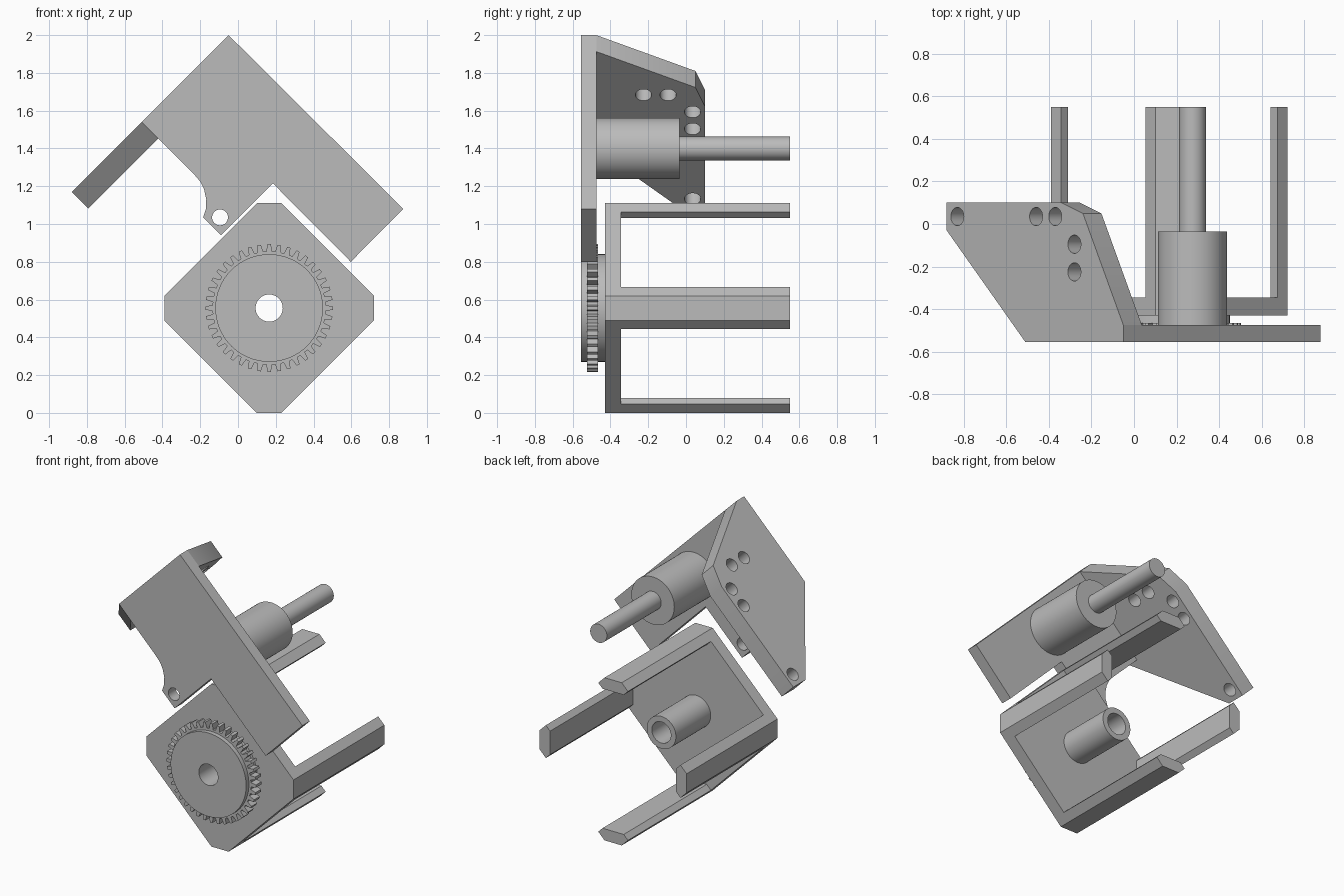
import bpy, bmesh, math
from mathutils import Vector

if "Cube" in bpy.data.objects:
    bpy.data.objects.remove(bpy.data.objects["Cube"], do_unlink=True)

grey = bpy.data.materials.new("plain grey")
grey.use_nodes = True
grey.diffuse_color = (0.5, 0.5, 0.5, 1)
grey.node_tree.nodes["Principled BSDF"].inputs["Base Color"].default_value = (0.5, 0.5, 0.5, 1)


def prism(name, points, offset, smooth=False):
    """Extrude a closed outline of 3D points along an offset."""
    bm = bmesh.new()
    face = bm.faces.new([bm.verts.new(p) for p in points])
    out = bmesh.ops.extrude_face_region(bm, geom=[face], use_keep_orig=True)
    moved = [g for g in out["geom"] if isinstance(g, bmesh.types.BMVert)]
    bmesh.ops.translate(bm, verts=moved, vec=offset)
    bmesh.ops.recalc_face_normals(bm, faces=bm.faces[:])
    mesh = bpy.data.meshes.new(name)
    bm.to_mesh(mesh)
    bm.free()
    mesh.materials.append(grey)
    obj = bpy.data.objects.new(name, mesh)
    bpy.context.collection.objects.link(obj)
    if smooth:
        shade(obj)
    return obj


def shade(obj):
    bpy.ops.object.select_all(action="DESELECT")
    obj.select_set(True)
    bpy.context.view_layer.objects.active = obj
    bpy.ops.object.shade_smooth_by_angle(angle=math.radians(30))


def slab(name, outline, y0, y1):
    """Extrude an (x, z) outline from y0 to y1."""
    return prism(name, [(x, y0, z) for x, z in outline], (0, y1 - y0, 0))


def rod(name, start, end, radius, sides=64):
    start, end = Vector(start), Vector(end)
    turn = (end - start).to_track_quat("Z", "Y")
    ring = [start + turn @ Vector((radius * math.cos(a), radius * math.sin(a), 0))
            for a in (math.tau * i / sides for i in range(sides))]
    return prism(name, ring, end - start, True)


def drill(obj, start, end, radius):
    """Cut a round hole and drop the cutter."""
    cutter = rod("hole_cutter", start, end, radius, 40)
    cutter.hide_render = True
    mod = obj.modifiers.new("hole", "BOOLEAN")
    mod.operation, mod.solver, mod.object = "DIFFERENCE", "EXACT", cutter
    bpy.ops.object.select_all(action="DESELECT")
    obj.select_set(True)
    bpy.context.view_layer.objects.active = obj
    bpy.ops.object.modifier_apply(modifier=mod.name)
    bpy.data.objects.remove(cutter, do_unlink=True)
    shade(obj)


# Rotor holder: chamfered square plate standing on a corner
CX, CZ, R, FLAT = 0.165, 0.555, 0.555, 0.065


def around(points, turns):
    """Turn local (across, outward) points by quarter turns about the axis."""
    c, s = [(1, 0), (0, 1), (-1, 0), (0, -1)][turns]
    return [(CX + c * u - s * v, CZ + s * u + c * v) for u, v in points]


plate_outline = [p for t in range(4) for p in around([(FLAT, R), (-FLAT, R)], t)]
holder_plate = slab("holder_plate", plate_outline, -0.43, -0.345)

# Four long prongs with six-sided section
prong = [(-FLAT, R), (FLAT, R), (0.112, R - 0.047),
         (0.08, R - 0.079), (-0.08, R - 0.079), (-0.112, R - 0.047)]
for t, side in enumerate(("top", "right", "bottom", "left")):
    slab(side + "_prong", around(prong, t), -0.35, 0.55)

# Gear with its disc, and the tube behind the plate
TEETH = 40
gear_outline = []
for i in range(TEETH):
    for step, r in ((-0.32, 0.3), (-0.17, 0.338), (0.17, 0.338), (0.32, 0.3)):
        a = math.tau * (i + step) / TEETH
        gear_outline.append((CX + r * math.sin(a), CZ + r * math.cos(a)))
gear_ring = slab("gear_ring", gear_outline, -0.525, -0.465)
gear_disc = rod("gear_disc", (CX, -0.555, CZ), (CX, -0.43, CZ), 0.285)
hub_tube = rod("hub_tube", (CX, -0.35, CZ), (CX, 0.03, CZ), 0.11)
for part in (holder_plate, gear_ring, gear_disc, hub_tube):
    drill(part, (CX, -0.8, CZ), (CX, 0.3, CZ), 0.072)

# Bracket front plate with a rounded lug
bracket = [(-0.05, 2.0), (0.875, 1.08), (0.597, 0.80), (0.185, 1.215), (-0.09, 0.94),
           (-0.185, 1.035), (-0.17, 1.08), (-0.168, 1.13), (-0.18, 1.185),
           (-0.2, 1.225), (-0.23, 1.26), (-0.425, 1.455), (-0.51, 1.54)]
bracket_plate = slab("bracket_plate", bracket, -0.555, -0.475)
drill(bracket_plate, (-0.095, -0.7, 1.035), (-0.095, -0.3, 1.035), 0.042)

# Sloping side plate, its outer face on the plane z = x + RISE
RISE = 2.05
side = [(-0.05, -0.555), (-0.05, -0.475), (-0.24, 0.05), (-0.34, 0.1),
        (-0.88, 0.1), (-0.88, -0.03), (-0.51, -0.555)]
side_plate = prism("side_plate", [(x, y, x + RISE) for x, y in side], (0.087, 0, -0.087))
for x, y in ((-0.83, 0.035), (-0.46, 0.035), (-0.37, 0.035), (-0.28, -0.095), (-0.28, -0.225)):
    z = x + RISE
    drill(side_plate, (x - 0.1, y, z + 0.1), (x + 0.2, y, z - 0.2), 0.043)

# Motor body and shaft
rod("motor_body", (0.275, -0.476, 1.4), (0.275, -0.035, 1.4), 0.162)
rod("motor_shaft", (0.275, -0.04, 1.4), (0.275, 0.55, 1.4), 0.063)
